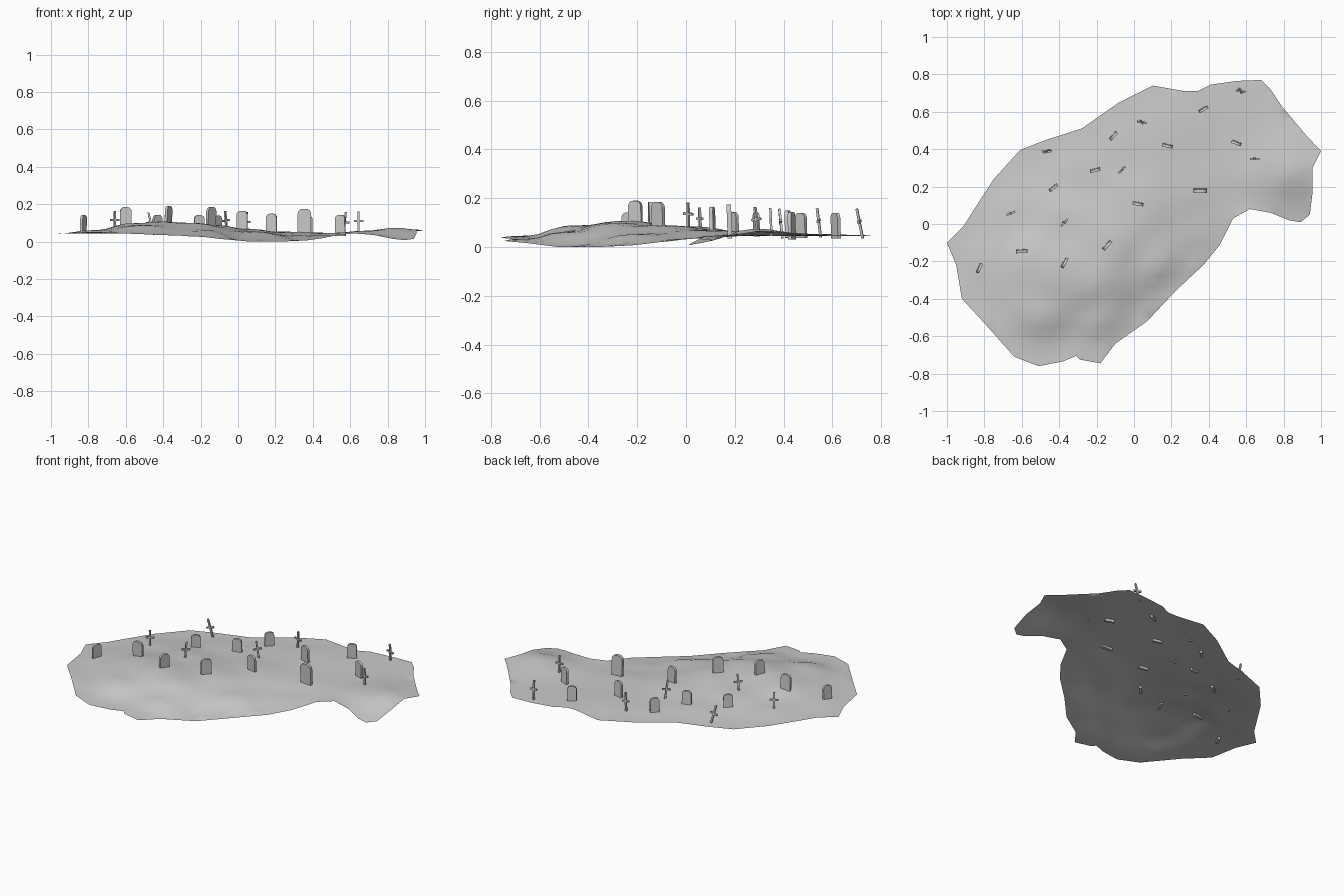
import bpy, bmesh, math
from mathutils import Vector, Matrix
from mathutils.geometry import delaunay_2d_cdt

if "Cube" in bpy.data.objects:
    bpy.data.objects.remove(bpy.data.objects["Cube"])

# ground outline: x, y, height
EDGE = [
    (-1, -.1, .04), (-.91, -.01, .045), (-.86, .07, .045), (-.75, .24, .045), (-.61, .395, .045),
    (-.47, .45, .045), (-.28, .51, .045), (-.08, .65, .045), (.1, .74, .045), (.27, .71, .05),
    (.34, .71, .05), (.41, .745, .048), (.55, .765, .045), (.68, .77, .045), (.73, .72, .045),
    (.79, .63, .045), (.92, .475, .055), (1, .39, .06), (.955, .30, .065),
    (.955, .17, .045), (.94, .05, .015), (.89, .01, .008), (.83, .02, .015), (.73, .06, .035),
    (.62, .08, .045), (.53, .03, .035), (.46, -.11, .02), (.37, -.22, .007), (.22, -.36, 0),
    (.07, -.52, 0), (-.1, -.64, .015), (-.18, -.745, .025), (-.29, -.725, .03),
    (-.31, -.705, .033), (-.38, -.735, .035), (-.51, -.76, .04), (-.64, -.71, .045),
    (-.8, -.53, .05), (-.92, -.4, .045), (-.95, -.22, .042)]
# interior hills and dips
HILLS = [(-.4, -.25, .11), (-.25, -.3, .102), (-.55, -.2, .1), (-.5, -.45, .09), (-.2, -.5, .065),
         (-.14, -.1, .09), (-.38, .02, .085), (-.8, -.2, .062), (-.65, .05, .065), (.02, .1, .07),
         (.1, -.2, .055), (-.3, .25, .06), (-.05, .4, .055), (.3, .2, .052), (.35, .0, .035),
         (.2, .55, .055), (.5, .4, .045), (.7, .25, .06), (.85, .28, .082), (.6, .6, .045)]


def height(x, y):
    top = total = 0
    for px, py, pz in EDGE + HILLS:
        w = 1 / ((x - px) ** 2 + (y - py) ** 2 + .006) ** 2
        top, total = top + w * pz, total + w
    return top / total


def finish(bm, name):
    bmesh.ops.recalc_face_normals(bm, faces=bm.faces)
    me = bpy.data.meshes.new(name)
    bm.to_mesh(me)
    bm.free()
    ob = bpy.data.objects.new(name, me)
    bpy.context.collection.objects.link(ob)
    return ob


def make_ground():
    n = len(EDGE)
    pts = [Vector(p[:2]) for p in EDGE]
    pts += [Vector((i * .06 + (j % 2) * .03, j * .055)) for i in range(-17, 18) for j in range(-14, 15)]
    verts, _, faces, *_ = delaunay_2d_cdt(pts, [(i, (i + 1) % n) for i in range(n)], [], 1, 1e-5)
    bm = bmesh.new()
    vs = [bm.verts.new((v.x, v.y, height(v.x, v.y))) for v in verts]
    for p in EDGE:
        min(vs, key=lambda v: (v.co.x - p[0]) ** 2 + (v.co.y - p[1]) ** 2).co.z = p[2]
    for f in faces:
        bm.faces.new([vs[i] for i in f])
    bmesh.ops.delete(bm, geom=[v for v in bm.verts if not v.link_faces], context='VERTS')
    ob = finish(bm, "ground")
    if ob.data.polygons[0].normal.z < 0:
        ob.data.flip_normals()
    for p in ob.data.polygons:
        p.use_smooth = True


def extrude(name, profile, depth):
    bm = bmesh.new()
    f = bm.faces.new([bm.verts.new((x, -depth / 2, z)) for x, z in profile])
    r = bmesh.ops.extrude_face_region(bm, geom=[f])
    bmesh.ops.translate(bm, vec=(0, depth, 0), verts=[v for v in r['geom'] if isinstance(v, bmesh.types.BMVert)])
    return finish(bm, name)


def place(ob, x, y, z, turn, lean, side=0):
    ob.matrix_world = (Matrix.Translation((x, y, z)) @ Matrix.Rotation(math.radians(turn), 4, 'Z')
                       @ Matrix.Rotation(math.radians(side), 4, 'Y')
                       @ Matrix.Rotation(math.radians(lean), 4, 'X'))


def headstone(i, x, y, turn, top, w=.055, lean=2):
    base = height(x, y) - .015
    h, r = top - base, w * .38
    right = [(w / 2 - r + r * math.cos(a), h - r + r * math.sin(a))
             for a in [math.radians(d) for d in (0, 22, 45, 67, 90)]]
    profile = [(w / 2, 0)] + right + [(-px, pz) for px, pz in right[::-1]] + [(-w / 2, 0)]
    place(extrude(f"headstone_{i}", profile, w * .26), x, y, base, turn, lean)


def cross(i, x, y, turn, top, lean=4, side=0):
    base = height(x, y) - .01
    h, t, a = top - base, .005, .025
    m = h * .57
    half = [(t, 0), (t, m - t), (a, m - t), (a, m + t), (t, m + t), (t, h)]
    profile = half + [(-px, pz) for px, pz in half[::-1]]
    place(extrude(f"cross_{i}", profile, .01), x, y, base, turn, lean, side)


make_ground()

# headstones: x, y, turn, top height, width
for i, s in enumerate([
        (-.828, -.235, 65, .142, .055), (-.6, -.143, 5, .185, .062), (-.373, -.207, 63, .19, .058),
        (-.145, -.113, 47, .185, .062), (.022, .11, -10, .165, .058), (.355, .18, 0, .175, .072),
        (-.432, .195, 38, .143, .055), (-.208, .29, 15, .142, .056), (-.111, .472, 48, .14, .055),
        (.18, .42, -13, .15, .057), (.548, .435, -20, .143, .055), (.37, .615, 30, .14, .055)]):
    headstone(i, *s)

# crosses: x, y, turn, top height, lean, sideways lean
for i, c in enumerate([
        (-.66, .06, 25, .163, 3, 0), (-.378, .01, 48, .183, 5, 3), (-.45, .395, 3, .16, 5, -14),
        (-.06, .297, 45, .165, 2, -8), (.033, .552, -8, .16, 6, 8), (.645, .35, 0, .16, 2, 0),
        (.563, .724, -10, .16, 10, 8)]):
    cross(i, *c)
